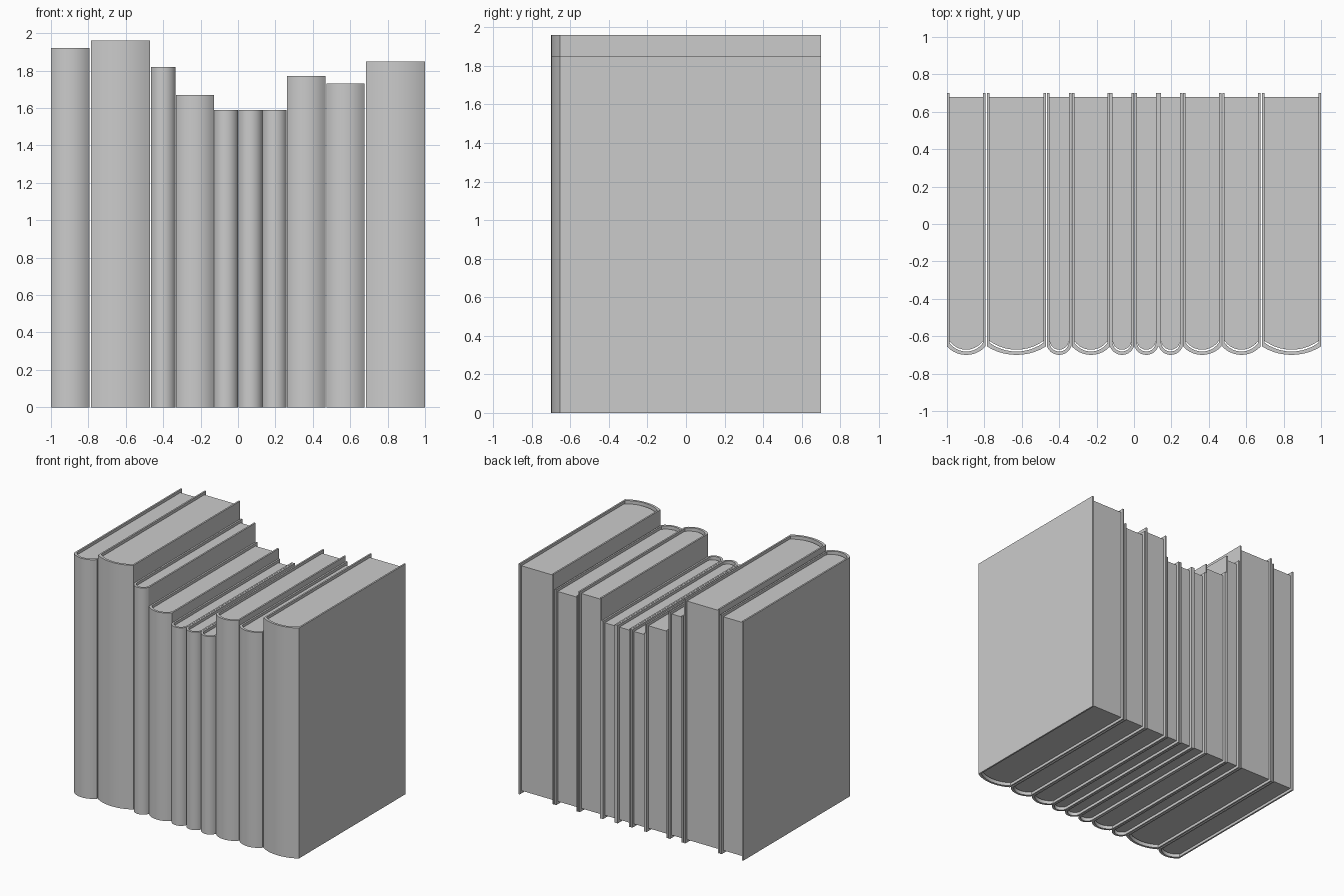
import bpy, bmesh, math

if "Cube" in bpy.data.objects:
    bpy.data.objects.remove(bpy.data.objects["Cube"])

BACK, HINGE, FRONT = 0.70, -0.655, -0.70   # cover fore-edge, start of spine curve, spine crest
BOARD, SPINE, INSET = 0.013, 0.018, 0.022  # thicknesses and page recess
SEGS = 10

# left edge, right edge, height of each book
BOOKS = [(-1.0, -0.794, 1.92), (-0.786, -0.471, 1.96), (-0.465, -0.335, 1.82),
         (-0.332, -0.128, 1.67), (-0.128, 0.0, 1.59), (0.002, 0.13, 1.59),
         (0.132, 0.26, 1.59), (0.262, 0.467, 1.77), (0.472, 0.677, 1.73),
         (0.685, 1.0, 1.85)]


def outline(x0, x1, back, hinge, front):
    """Open U outline: back left, round the spine, back right."""
    c, h, sag = (x0 + x1) / 2, (x1 - x0) / 2, hinge - front
    r = (h * h + sag * sag) / (2 * sag)
    a = math.asin(min(1, h / r))
    pts = [(x0, back)]
    for i in range(SEGS + 1):
        t = -a + 2 * a * i / SEGS
        pts.append((c + r * math.sin(t), front + r - r * math.cos(t)))
    return pts + [(x1, back)]


def finish(bm, name):
    bmesh.ops.recalc_face_normals(bm, faces=bm.faces)
    me = bpy.data.meshes.new(name)
    bm.to_mesh(me)
    bm.free()
    ob = bpy.data.objects.new(name, me)
    bpy.context.collection.objects.link(ob)
    bpy.ops.object.select_all(action='DESELECT')
    ob.select_set(True)
    bpy.context.view_layer.objects.active = ob
    bpy.ops.object.shade_smooth_by_angle(angle=math.radians(25))


def extrude(bm, faces, height):
    res = bmesh.ops.extrude_face_region(bm, geom=faces)
    verts = [v for v in res['geom'] if isinstance(v, bmesh.types.BMVert)]
    bmesh.ops.translate(bm, verts=verts, vec=(0, 0, height))


for n, (x0, x1, height) in enumerate(BOOKS, 1):
    # cover: two boards joined by a rounded spine
    bm = bmesh.new()
    outer = [bm.verts.new((x, y, 0)) for x, y in outline(x0, x1, BACK, HINGE, FRONT)]
    inner = [bm.verts.new((x, y, 0)) for x, y in
             outline(x0 + BOARD, x1 - BOARD, BACK, HINGE + 0.02, FRONT + SPINE)]
    faces = [bm.faces.new((outer[i], outer[i + 1], inner[i + 1], inner[i]))
             for i in range(len(outer) - 1)]
    extrude(bm, faces, height)
    finish(bm, f"book_cover_{n}")

    # page block, recessed at the top, bottom and fore-edge
    bm = bmesh.new()
    pages = [bm.verts.new((x, y, INSET)) for x, y in
             outline(x0 + BOARD, x1 - BOARD, BACK - INSET, HINGE + 0.03, FRONT + SPINE + 0.01)]
    extrude(bm, [bm.faces.new(pages)], height - 2 * INSET)
    finish(bm, f"book_pages_{n}")
